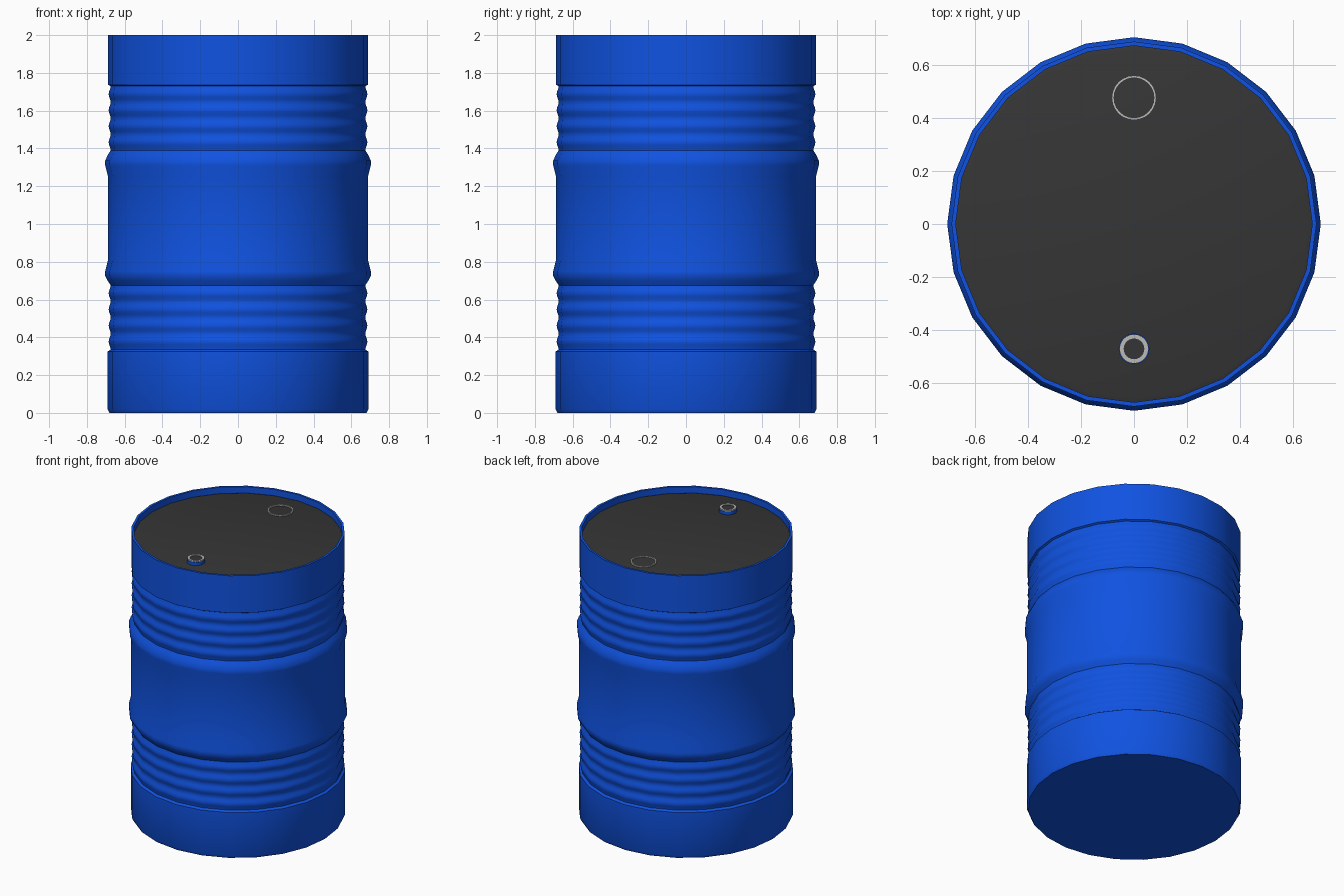
import bpy, bmesh, math

if "Cube" in bpy.data.objects:
    bpy.data.objects.remove(bpy.data.objects["Cube"])

def material(name, rgb):
    m = bpy.data.materials.new(name)
    m.diffuse_color = (*rgb, 1)
    m.use_nodes = True
    m.node_tree.nodes["Principled BSDF"].inputs["Base Color"].default_value = m.diffuse_color
    return m

BLUE = material("drum blue", (0.005, 0.085, 0.75))
DARK = material("lid charcoal", (0.036, 0.036, 0.036))
GREY = material("cap grey", (0.5, 0.5, 0.48))

def lathe(name, profile, mat, loc=(0, 0, 0), sides=24, angle=30):
    """Spin (radius, z) points around z; radius 0 makes a pole."""
    bm = bmesh.new()
    rings = []
    for r, z in profile:
        if r == 0:
            rings.append([bm.verts.new((0, 0, z))] * sides)
        else:
            rings.append([bm.verts.new((r * math.cos(2 * math.pi * i / sides),
                                        r * math.sin(2 * math.pi * i / sides), z))
                          for i in range(sides)])
    for a, b in zip(rings, rings[1:]):
        for i in range(sides):
            j = (i + 1) % sides
            vs = list(dict.fromkeys([a[i], a[j], b[j], b[i]]))
            bm.faces.new(vs)
    bmesh.ops.recalc_face_normals(bm, faces=bm.faces)
    me = bpy.data.meshes.new(name)
    bm.to_mesh(me)
    bm.free()
    me.materials.append(mat)
    ob = bpy.data.objects.new(name, me)
    ob.location = loc
    bpy.context.collection.objects.link(ob)
    bpy.ops.object.select_all(action='DESELECT')
    ob.select_set(True)
    bpy.context.view_layer.objects.active = ob
    bpy.ops.object.shade_smooth_by_angle(angle=math.radians(angle))
    return ob

def ribs(z0, z1, count, low=0.674, high=0.685):
    """Wavy corrugation between two heights."""
    n = count * 6
    return [((low + high) / 2 - (high - low) / 2 * math.cos(2 * math.pi * count * k / n),
             z0 + (z1 - z0) * k / n) for k in range(n + 1)]

# Drum shell: base band, ribs, hoop, plain middle, hoop, ribs, top band, rim
shell = [(0, 0), (0.68, 0), (0.69, 0.02), (0.69, 0.325), (0.678, 0.333)]
shell += ribs(0.335, 0.675, 4)
shell += [(0.69, 0.70), (0.703, 0.725), (0.703, 0.75), (0.689, 0.805),
          (0.689, 1.255), (0.703, 1.31), (0.703, 1.335), (0.69, 1.365)]
shell += ribs(1.39, 1.73, 4)
shell += [(0.687, 1.737), (0.687, 2.0), (0.671, 2.0), (0.671, 1.93), (0, 1.93)]
lathe("drum_shell", shell, BLUE)

# Recessed lid
lathe("lid", [(0.672, 1.955), (0.655, 1.96), (0, 1.96)], DARK)

# Large flush bung ring
lathe("large_bung_ring", [(0.084, 1.955), (0.084, 1.968), (0.075, 1.968), (0.075, 1.955)],
      GREY, (0, 0.475, 0))

# Small raised bung: blue collar, grey ring, dark plug
P = (0, -0.47, 0)
lathe("small_bung_collar", [(0.058, 1.955), (0.058, 1.982), (0, 1.982)], BLUE, P)
lathe("small_bung_ring", [(0.055, 1.98), (0.055, 1.99), (0.039, 1.99), (0.039, 1.98)], GREY, P)
lathe("small_bung_plug", [(0.04, 1.98), (0.04, 1.985), (0, 1.985)], DARK, P)
